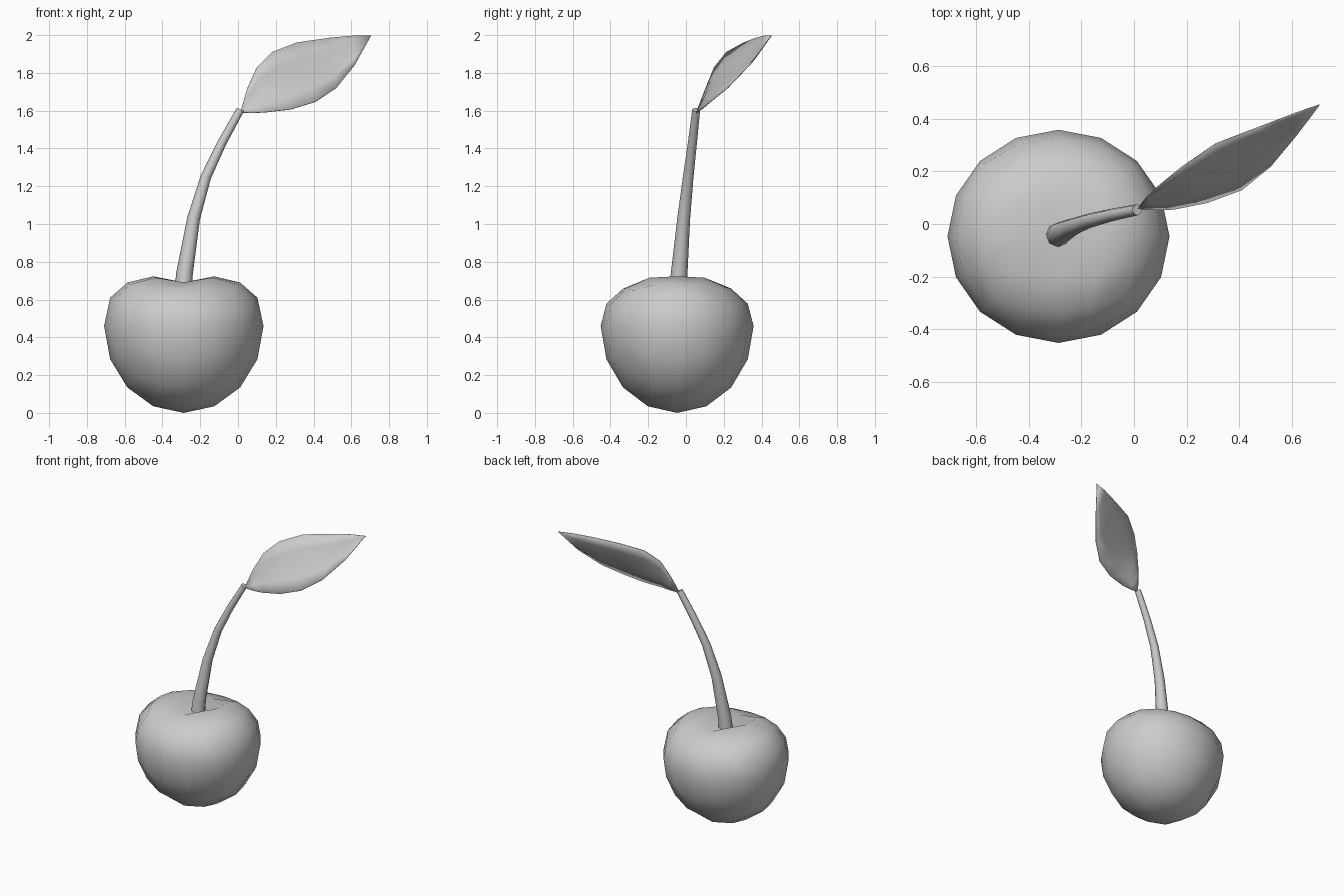
import bpy, bmesh, math
from mathutils import Vector

if "Cube" in bpy.data.objects:
    bpy.data.objects.remove(bpy.data.objects["Cube"])


def make_object(name, bm, angle=180):
    bmesh.ops.recalc_face_normals(bm, faces=bm.faces)
    mesh = bpy.data.meshes.new(name)
    bm.to_mesh(mesh)
    bm.free()
    obj = bpy.data.objects.new(name, mesh)
    bpy.context.collection.objects.link(obj)
    bpy.ops.object.select_all(action='DESELECT')
    obj.select_set(True)
    bpy.context.view_layer.objects.active = obj
    bpy.ops.object.shade_smooth_by_angle(angle=math.radians(angle))
    return obj


def lerp_table(table, t):
    for (a, fa), (b, fb) in zip(table, table[1:]):
        if t <= b:
            return fa + (fb - fa) * (t - a) / (b - a)
    return table[-1][1]


# Fruit: a cube grid rounded to a sphere, with a dimpled top
bm = bmesh.new()
bmesh.ops.create_cube(bm, size=2)
bmesh.ops.subdivide_edges(bm, edges=bm.edges[:], cuts=3, use_grid_fill=True)
shoulder = [(0, 0), (.383, .15), (.577, .205), (.707, .23),
            (.863, .272), (.924, .263), (1, .19)]
for v in bm.verts:
    p = Vector([math.tan(c * math.pi / 4) for c in v.co]).normalized()
    if p.z < 0:
        z = .46 * p.z
    else:
        side = p.y ** 2 / max(p.x ** 2 + p.y ** 2, 1e-6)
        z = lerp_table(shoulder, p.z) - .032 * side * min(1, p.z / .383)
    v.co = (-.287 + .422 * p.x, -.047 + .405 * p.y, .46 + z)
make_object("cherry_fruit", bm)

# Stem: tapered rings along a bent path
path = [((-.29, -.042, .64), .047), ((-.283, -.036, .74), .044),
        ((-.235, -.012, 1.03), .034), ((-.17, .012, 1.25), .028),
        ((-.085, .034, 1.43), .024), ((.012, .054, 1.605), .021)]
points = [Vector(p) for p, r in path]
bm = bmesh.new()
rings = []
for i, (p, r) in enumerate(path):
    tangent = (points[min(i + 1, len(path) - 1)] - points[max(i - 1, 0)]).normalized()
    u = Vector((0, 1, 0)).cross(tangent).normalized()
    w = tangent.cross(u)
    rings.append([bm.verts.new(points[i] + r * (u * math.cos(a) + w * math.sin(a)))
                  for a in (k * math.tau / 8 for k in range(8))])
for a, b in zip(rings, rings[1:]):
    for k in range(8):
        bm.faces.new((a[k], a[k - 1], b[k - 1], b[k]))
bm.faces.new(rings[0])
bm.faces.new(rings[-1])
make_object("stem", bm, 50)

# Leaf: slightly cupped sheet between its two edges
base, tip = Vector((.012, .055, 1.59)), Vector((.705, .453, 1.998))
upper = [(.05, .105, 1.72), (.10, .15, 1.83), (.18, .215, 1.91),
         (.31, .305, 1.96), (.48, .37, 1.985), (.61, .42, 1.997)]
lower = [(.08, .055, 1.588), (.15, .056, 1.592), (.28, .082, 1.607),
         (.41, .13, 1.647), (.52, .22, 1.72), (.62, .34, 1.845)]
normal = Vector((.067, -.25, .129)).normalized()
bm = bmesh.new()
start, end = bm.verts.new(base), bm.verts.new(tip)
rows = []
for a, b in zip(upper, lower):
    a, b = Vector(a), Vector(b)
    rows.append([bm.verts.new(a.lerp(b, t) - normal * .012 * 4 * t * (1 - t))
                 for t in (0, .25, .5, .75, 1)])
for k in range(4):
    bm.faces.new((start, rows[0][k], rows[0][k + 1]))
    bm.faces.new((end, rows[-1][k + 1], rows[-1][k]))
    for a, b in zip(rows, rows[1:]):
        bm.faces.new((a[k], b[k], b[k + 1], a[k + 1]))
leaf = make_object("leaf", bm, 60)
solid = leaf.modifiers.new("thickness", 'SOLIDIFY')
solid.thickness = .004
solid.offset = 0
